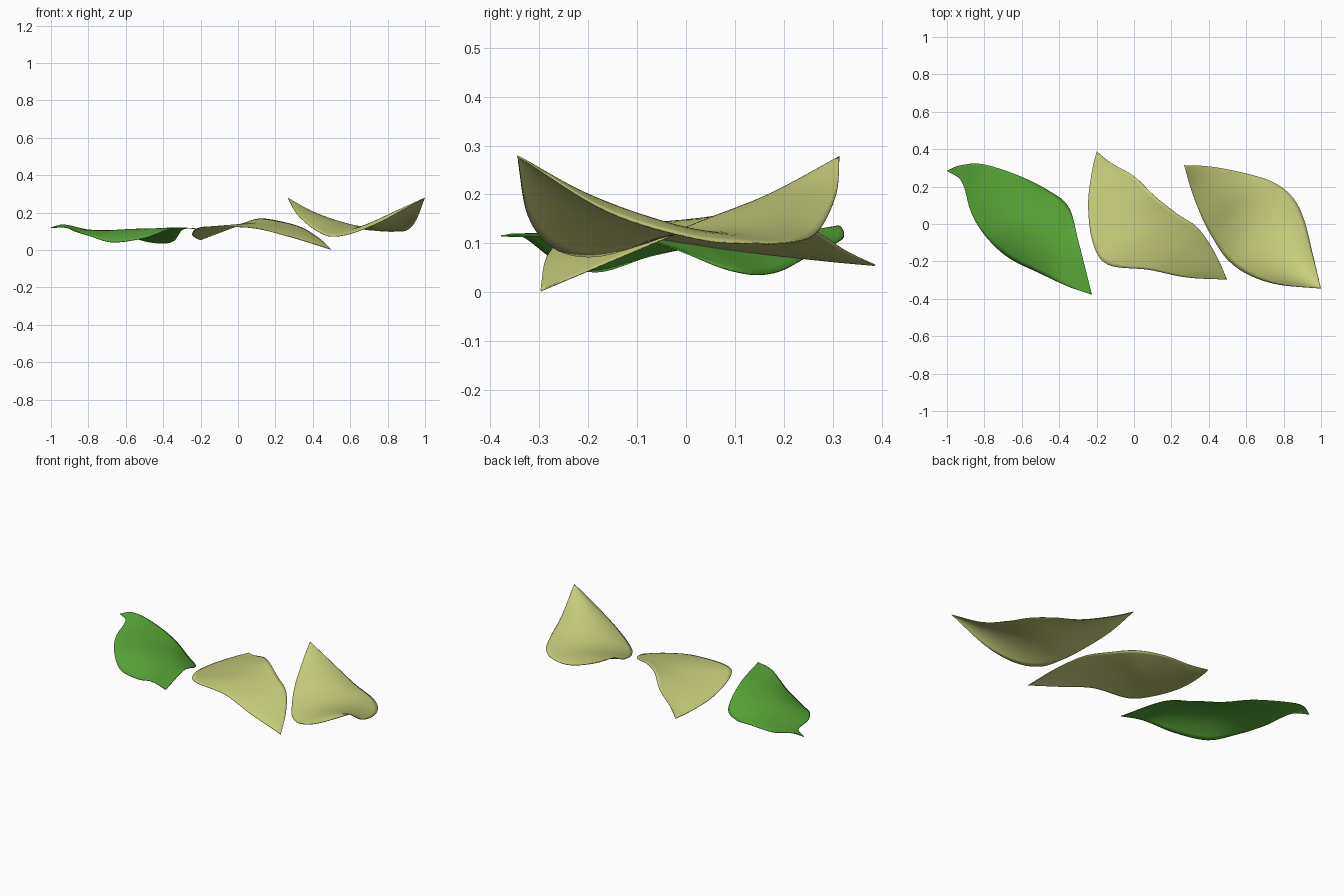
import bpy, bmesh
from mathutils import Vector

if "Cube" in bpy.data.objects:
    bpy.data.objects.remove(bpy.data.objects["Cube"])

def material(name, rgb):
    m = bpy.data.materials.new(name)
    m.diffuse_color = (*rgb, 1)
    m.use_nodes = True
    m.node_tree.nodes["Principled BSDF"].inputs["Base Color"].default_value = m.diffuse_color
    return m

green = material("leaf green", (0.10, 0.40, 0.04))
straw = material("straw yellow", (0.58, 0.62, 0.20))

def spline(pts, t):
    """Catmull-Rom point at t in 0..1 through pts."""
    n = len(pts) - 1
    i = min(int(t * n), n - 1)
    u = t * n - i
    b, c = pts[i], pts[i + 1]
    a = pts[i - 1] if i > 0 else 2 * b - c
    d = pts[i + 2] if i < n - 1 else 2 * c - b
    return 0.5 * (2 * b + (c - a) * u + (2 * a - 5 * b + 4 * c - d) * u * u
                  + (3 * b - a - 3 * c + d) * u ** 3)

def leaf(name, mat, tip0, near, far, tip1, spine, rows=56, cols=20):
    """Curled sheet spanned between two edge curves, with a spine height profile."""
    near = [Vector(p) for p in (tip0, *near, tip1)]
    far = [Vector(p) for p in (tip0, *far, tip1)]
    bm = bmesh.new()
    grid = []
    for i in range(1, rows):
        t = i / rows
        a, b, z = spline(near, t), spline(far, t), spline(spine, t)
        row = []
        for j in range(cols + 1):
            s = j / cols
            p = a.lerp(b, s)
            # parabola through both edges and the spine
            p.z += 4 * s * (1 - s) * (z - (a.z + b.z) / 2)
            row.append(bm.verts.new(p))
        grid.append(row)
    for r, q in zip(grid, grid[1:]):
        for j in range(cols):
            bm.faces.new((r[j], q[j], q[j + 1], r[j + 1]))
    # close the pointed ends
    v0, v1 = bm.verts.new(tip0), bm.verts.new(tip1)
    for j in range(cols):
        bm.faces.new((v0, grid[0][j], grid[0][j + 1]))
        bm.faces.new((grid[-1][j], v1, grid[-1][j + 1]))
    for f in bm.faces:
        f.smooth = True
    me = bpy.data.meshes.new(name)
    bm.to_mesh(me)
    bm.free()
    me.materials.append(mat)
    ob = bpy.data.objects.new(name, me)
    bpy.context.collection.objects.link(ob)
    mod = ob.modifiers.new("thin", 'SOLIDIFY')
    mod.thickness = 0.003
    mod.offset = 0
    return ob

# Green leaf: edges curl down around a level spine
leaf("green_leaf", green, (-1, .285, .12),
     [(-.92, .225, .12), (-.87, .06, .10), (-.79, -.07, .075),
      (-.67, -.18, .042), (-.5, -.265, .065), (-.35, -.335, .115)],
     [(-.93, .313, .135), (-.81, .32, .11), (-.62, .26, .08),
      (-.46, .18, .04), (-.35, .09, .045), (-.295, -.10, .11)],
     (-.225, -.378, .115),
     [.12, .128, .11, .105, .112, .115, .12, .115])

# Middle dry leaf: humped, with both tips drooping
leaf("middle_dry_leaf", straw, (-.2, .387, .055),
     [(-.225, .28, .065), (-.245, .10, .085), (-.22, -.10, .115),
      (-.14, -.217, .125), (.08, -.245, .118), (.28, -.285, .07)],
     [(-.12, .325, .085), (0, .255, .13), (.11, .15, .167),
      (.23, .055, .152), (.34, -.02, .12), (.43, -.15, .065)],
     (.498, -.297, .003),
     [.055, .07, .10, .125, .14, .125, .075, .003])

# Right dry leaf: both tips raised
leaf("right_dry_leaf", straw, (.268, .314, .277),
     [(.31, .17, .20), (.37, .02, .14), (.43, -.09, .098),
      (.5, -.19, .073), (.61, -.27, .09), (.77, -.323, .155)],
     [(.41, .307, .20), (.6, .27, .125), (.75, .22, .103),
      (.85, .14, .10), (.91, .02, .11), (.955, -.16, .165)],
     (.999, -.345, .279),
     [.277, .215, .165, .13, .125, .155, .21, .279])
